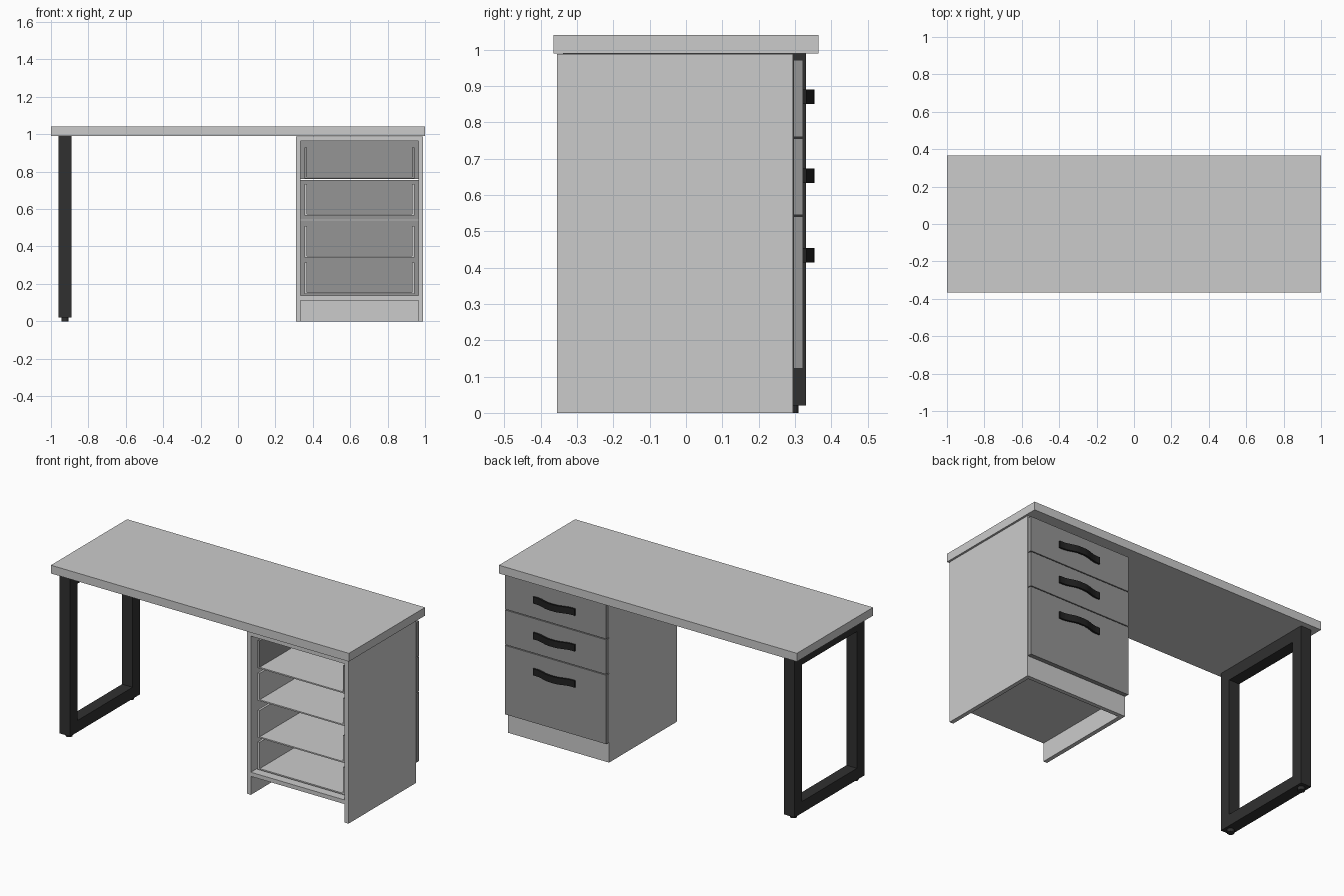
import bpy, bmesh, math

if "Cube" in bpy.data.objects:
    bpy.data.objects.remove(bpy.data.objects["Cube"])


def material(name, v):
    m = bpy.data.materials.new(name)
    m.diffuse_color = (v, v, v, 1)
    m.use_nodes = True
    m.node_tree.nodes["Principled BSDF"].inputs["Base Color"].default_value = m.diffuse_color
    return m


DARK_GREY = material("dark_grey", 0.3)
BLACK = material("black", 0.03)
HANDLE_BLACK = material("handle_black", 0.015)


def finish(name, bm, mat=None):
    bmesh.ops.recalc_face_normals(bm, faces=bm.faces)
    me = bpy.data.meshes.new(name)
    bm.to_mesh(me)
    bm.free()
    ob = bpy.data.objects.new(name, me)
    bpy.context.collection.objects.link(ob)
    if mat:
        me.materials.append(mat)
    return ob


def box(name, x, y, z, mat=None):
    """Box from (min, max) pairs on each axis."""
    bm = bmesh.new()
    bmesh.ops.create_cube(bm, size=1)
    for v in bm.verts:
        v.co = [(a + b) / 2 + c * (b - a) for (a, b), c in zip((x, y, z), v.co)]
    return finish(name, bm, mat)


def extrude(name, points, vec, mat=None):
    """Solid made by pushing a closed outline along a vector."""
    bm = bmesh.new()
    f = bm.faces.new([bm.verts.new(p) for p in points])
    r = bmesh.ops.extrude_face_region(bm, geom=[f], use_keep_orig=True)
    verts = [g for g in r["geom"] if isinstance(g, bmesh.types.BMVert)]
    bmesh.ops.translate(bm, verts=verts, vec=vec)
    return finish(name, bm, mat)


# Desktop
box("desktop", (-1, 1), (-0.365, 0.365), (0.99, 1.04))

# Cabinet carcass
L, R, T = 0.31, 0.99, 0.025
Y0, Y1 = -0.355, 0.295
box("cabinet_left_panel", (L, L + T), (Y0, Y1), (0, 0.988))
box("cabinet_right_panel", (R - T, R), (Y0, Y1), (0, 0.988))
box("cabinet_top", (L + T, R - T), (Y0, Y1), (0.963, 0.988))
box("cabinet_bottom", (L + T, R - T), (Y0, Y1), (0.112, 0.137))
box("plinth", (L + T, R - T), (Y1 - T, Y1), (0, 0.112))

# Drawer fronts with bowed handles
N = 16
for i, (z0, z1, hz) in enumerate([(0.122, 0.54, 0.434),
                                  (0.545, 0.755, 0.653),
                                  (0.76, 0.972, 0.87)]):
    box(f"drawer_front_{i + 1}", (L, R), (Y1 + 0.001, 0.322), (z0, z1), DARK_GREY)
    inner, outer = [], []
    for k in range(N + 1):
        t = k / N
        x = 0.655 + (t - 0.5) * 0.28
        s = min(1, max(0, (0.5 - abs(t - 0.5) - 0.08) / 0.36))
        y = 0.321 + 0.022 * s * s * (3 - 2 * s)
        inner.append((x, y, hz - 0.02))
        outer.append((x, y + 0.011, hz - 0.02))
    extrude(f"drawer_handle_{i + 1}", inner + outer[::-1], (0, 0, 0.04), HANDLE_BLACK)

# Inner drawer boxes, open at the rear
for i, z in enumerate((0.147, 0.34, 0.565, 0.762)):
    mat = DARK_GREY if i == 3 else None
    box(f"drawer_base_{i + 1}", (0.37, 0.93), (-0.32, Y1), (z, z + 0.008))
    for side, x in (("left", 0.356), ("right", 0.93)):
        box(f"drawer_{side}_side_{i + 1}", (x, x + 0.014), (-0.32, Y1), (z, z + 0.168), mat)

# Leg frame: rectangular loop of square tube
A, B, W = -0.338, 0.33, 0.07
bm = bmesh.new()
rings = []
for x in (-0.96, -0.89):
    for d in (0, W):
        rings.append([bm.verts.new((x, y, z)) for y, z in
                      ((A + d, 0.02 + d), (B - d, 0.02 + d), (B - d, 0.99 - d), (A + d, 0.99 - d))])
for a, b in ((0, 1), (1, 3), (3, 2), (2, 0)):
    for k in range(4):
        j = (k + 1) % 4
        bm.faces.new((rings[a][k], rings[a][j], rings[b][j], rings[b][k]))
finish("leg_frame", bm, BLACK)

# Levelling feet
for name, y in (("front_foot", A + 0.04), ("back_foot", B - 0.04)):
    pts = [(-0.925 + 0.02 * math.cos(a), y + 0.02 * math.sin(a), 0.0)
           for a in (2 * math.pi * k / 16 for k in range(16))]
    extrude(name, pts, (0, 0, 0.021), BLACK)
